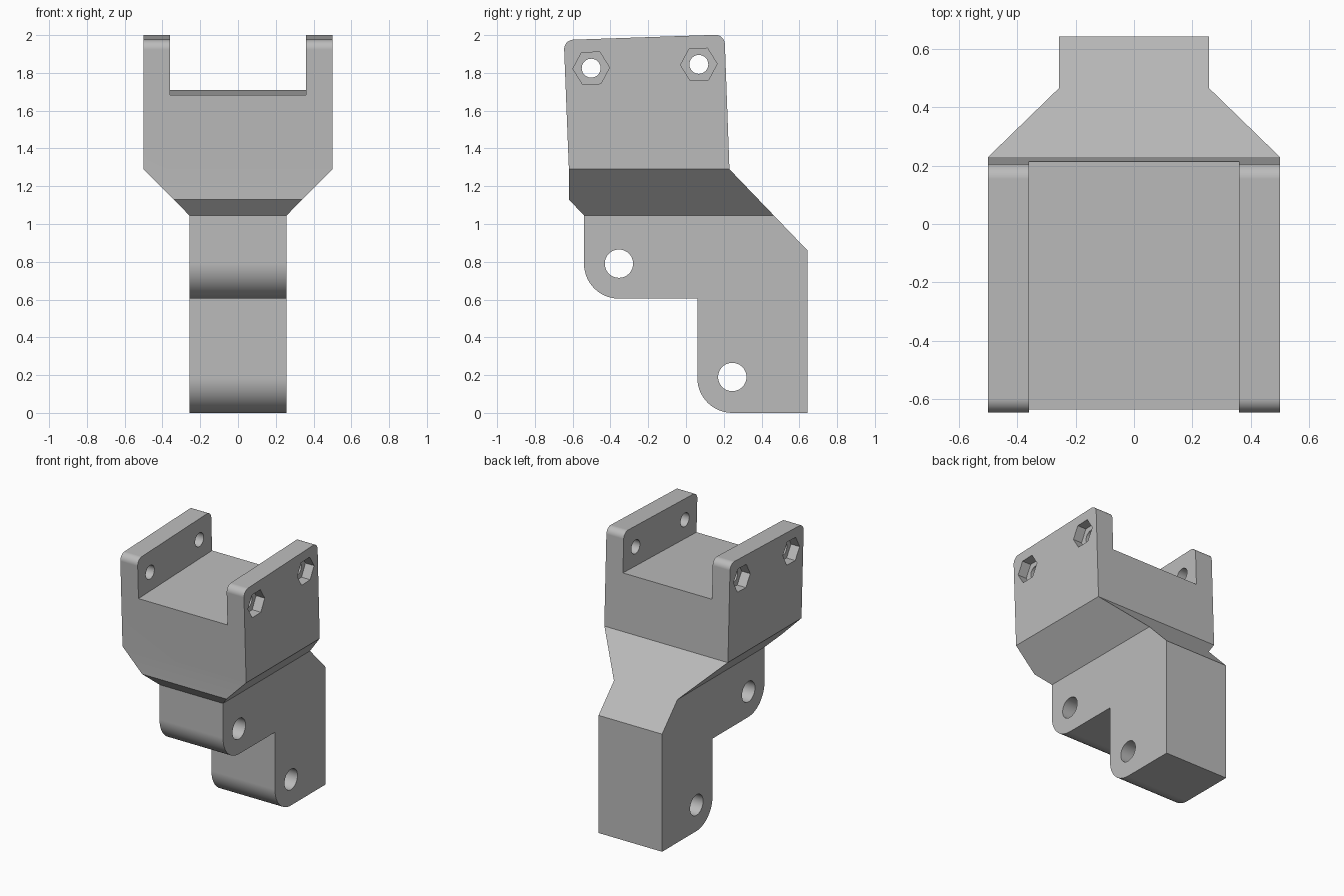
import bpy, bmesh
from math import radians, cos, sin, pi, tan
from mathutils import Vector, Matrix

if "Cube" in bpy.data.objects:
    bpy.data.objects.remove(bpy.data.objects["Cube"])

grey = bpy.data.materials.new("plain grey")
grey.use_nodes = True
colour = (0.5, 0.5, 0.5, 1)
grey.diffuse_color = colour
grey.node_tree.nodes["Principled BSDF"].inputs["Base Color"].default_value = colour


def outline(corners, steps=14):
    """Closed outline from (a, b, fillet radius) corners."""
    pts = []
    n = len(corners)
    for i, (a, b, r) in enumerate(corners):
        p = Vector((a, b))
        if not r:
            pts.append(p)
            continue
        u = (Vector(corners[i - 1][:2]) - p).normalized()
        v = (Vector(corners[(i + 1) % n][:2]) - p).normalized()
        half = u.angle(v) / 2
        centre = p + (u + v).normalized() * r / sin(half)
        start = p + u * r / tan(half) - centre
        end = p + v * r / tan(half) - centre
        sweep = start.angle_signed(end)
        for k in range(steps + 1):
            pts.append(centre + Matrix.Rotation(-sweep * k / steps, 2) @ start)
    return pts


def ring(a, b, r, sides, turn=0):
    return [Vector((a + r * cos(turn + 2 * pi * k / sides),
                    b + r * sin(turn + 2 * pi * k / sides))) for k in range(sides)]


def prism(name, pts, lo, hi, axis="X"):
    """Extrude an outline along X (points are y, z) or Y (points are x, z)."""
    bm = bmesh.new()
    place = (lambda p, t: (t, p.x, p.y)) if axis == "X" else (lambda p, t: (p.x, t, p.y))
    ends = [[bm.verts.new(place(p, t)) for p in pts] for t in (lo, hi)]
    for e in ends:
        bm.faces.new(e)
    for i in range(len(pts)):
        j = (i + 1) % len(pts)
        bm.faces.new((ends[0][i], ends[0][j], ends[1][j], ends[1][i]))
    bmesh.ops.recalc_face_normals(bm, faces=bm.faces)
    mesh = bpy.data.meshes.new(name)
    bm.to_mesh(mesh)
    bm.free()
    mesh.materials.append(grey)
    obj = bpy.data.objects.new(name, mesh)
    bpy.context.collection.objects.link(obj)
    return obj


def combine(target, tool, operation):
    mod = target.modifiers.new(operation.title(), "BOOLEAN")
    mod.operation = operation
    mod.solver = "EXACT"
    mod.object = tool
    bpy.context.view_layer.objects.active = target
    bpy.ops.object.modifier_apply(modifier=mod.name)
    bpy.data.objects.remove(tool)


# Side silhouette: tilted head, sloping back, two stepped lugs
bracket = prism("bracket_body", outline([
    (-0.647, 1.974, 0.05), (0.204, 2.003, 0.05), (0.23, 1.29, 0), (0.643, 0.86, 0),
    (0.643, 0, 0), (0.06, 0, 0.185), (0.06, 0.605, 0), (-0.54, 0.605, 0.185),
    (-0.54, 1.045, 0), (-0.62, 1.13, 0), (-0.62, 1.29, 0)]), -0.5, 0.5)

# Front silhouette: wide head tapering to a narrow stem
taper = prism("front_taper", outline([
    (-0.6, 2.1, 0), (0.6, 2.1, 0), (0.6, 1.392, 0), (0.257, 1.045, 0), (0.257, -0.1, 0),
    (-0.257, -0.1, 0), (-0.257, 1.045, 0), (-0.6, 1.392, 0)]), -1, 1, "Y")
combine(bracket, taper, "INTERSECT")

# Channel between the two cheeks, with a slightly tilted floor
channel = prism("channel_cutter", outline([
    (-0.8, 1.678, 0), (0.4, 1.716, 0), (0.4, 2.2, 0), (-0.8, 2.2, 0)]), -0.36, 0.36)
combine(bracket, channel, "DIFFERENCE")

# Pivot holes through the lugs
for y, z in ((-0.355, 0.79), (0.245, 0.19)):
    combine(bracket, prism("pivot_cutter", ring(y, z, 0.075, 40), -0.7, 0.7), "DIFFERENCE")

# Bolt holes through the cheeks, with hexagonal nut pockets outside
for y, z in ((-0.502, 1.825), (0.068, 1.845)):
    combine(bracket, prism("bolt_cutter", ring(y, z, 0.05, 32), -0.7, 0.7), "DIFFERENCE")
    for side in (-1, 1):
        pocket = prism("nut_cutter", ring(y, z, 0.097, 6, radians(2)), side * 0.43, side * 0.6)
        combine(bracket, pocket, "DIFFERENCE")

# Smooth fillets and holes, crisp edges elsewhere
bpy.ops.object.select_all(action="DESELECT")
bracket.select_set(True)
bpy.context.view_layer.objects.active = bracket
bpy.ops.object.shade_smooth_by_angle(angle=radians(25))
weighted = bracket.modifiers.new("Weighted Normals", "WEIGHTED_NORMAL")
weighted.keep_sharp = True
